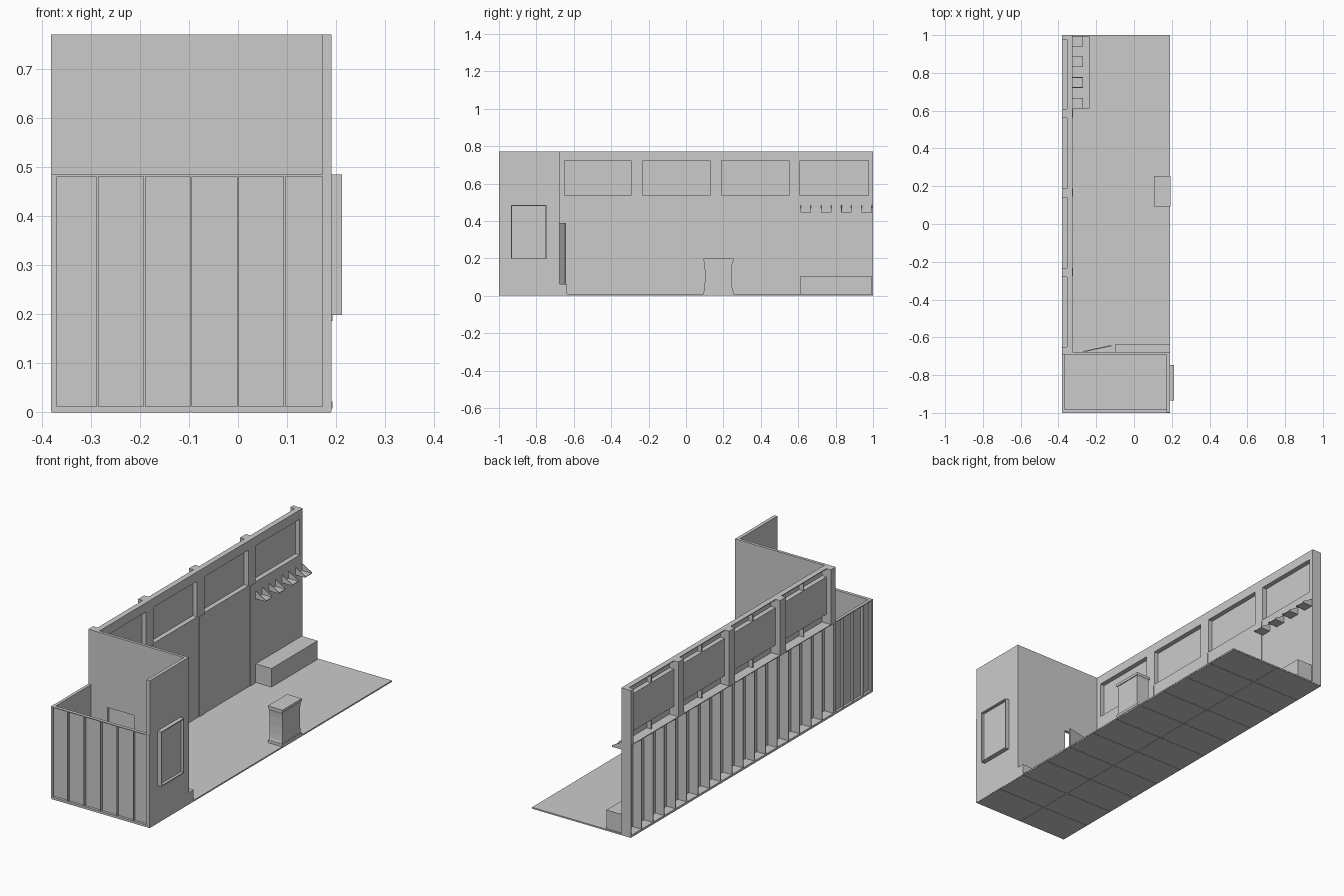
import bpy, bmesh, math

if "Cube" in bpy.data.objects:
    bpy.data.objects.remove(bpy.data.objects["Cube"])


def make(name, boxes):
    """One object from a list of (x0, x1, y0, y1, z0, z1) boxes."""
    bm = bmesh.new()
    for x0, x1, y0, y1, z0, z1 in boxes:
        v = [bm.verts.new((x, y, z)) for x in (x0, x1) for y in (y0, y1) for z in (z0, z1)]
        for f in ((0, 1, 3, 2), (4, 6, 7, 5), (0, 4, 5, 1), (2, 3, 7, 6), (0, 2, 6, 4), (1, 5, 7, 3)):
            bm.faces.new([v[i] for i in f])
    return finish(name, bm)


def extrude_profile(bm, pts, axis, a, b):
    """Prism from a 2D profile; axis 'x' uses (y, z) points, axis 'y' uses (x, z)."""
    place = (lambda p, t: (t, p[0], p[1])) if axis == 'x' else (lambda p, t: (p[0], t, p[1]))
    lo = [bm.verts.new(place(p, a)) for p in pts]
    hi = [bm.verts.new(place(p, b)) for p in pts]
    n = len(pts)
    bm.faces.new(lo)
    bm.faces.new(hi[::-1])
    for i in range(n):
        bm.faces.new((lo[i], hi[i], hi[(i + 1) % n], lo[(i + 1) % n]))


def finish(name, bm):
    bmesh.ops.recalc_face_normals(bm, faces=bm.faces)
    me = bpy.data.meshes.new(name)
    bm.to_mesh(me)
    bm.free()
    ob = bpy.data.objects.new(name, me)
    bpy.context.collection.objects.link(ob)
    return ob


XL, XR = -0.381, 0.19      # back and aisle edges of the stand
FACE = -0.326              # showroom face of the back wall
FL = 0.008                 # podium top
LOW, TOP = 0.484, 0.77     # low and full wall heights
T = 0.004                  # board thickness
PY = -0.677                # showroom face of the partition

# Podium deck with a panelled underside
make("podium_deck", [(XL, XR, -1, 1, 0.002, FL)])
pw, pl = (XR - XL) / 2, 2 / 11
make("podium_base_panels", [
    (XL + i * pw + 0.001, XL + (i + 1) * pw - 0.001,
     -1 + j * pl + 0.001, -1 + (j + 1) * pl - 0.001, 0, 0.002)
    for i in range(2) for j in range(11)])

# Low front wall: inner skin, plates and studs showing outwards
make("front_wall_skin", [(XL, XR - 0.018, -0.987, -0.983, FL, LOW)])
bay = (XR - XL) / 6
studs = [(XL, XL + T, -1, -0.987, FL, LOW), (XR - T, XR, -1, -0.987, FL, LOW)]
studs += [(XL + bay * i - T / 2, XL + bay * i + T / 2, -1, -0.987, FL, LOW) for i in range(1, 6)]
studs += [(XL, XR, -1, -0.987, z, z + T) for z in (FL, LOW - T)]
make("front_wall_frame", studs)

# Low back wall of the storage room
make("storage_back_skin", [(-0.369, -0.365, -0.987, -0.69, FL, LOW)])
n = 4
step = (PY + 1) / n
frame = [(XL, -0.369, -1 + step * i, -1 + step * i + T, FL, LOW) for i in range(n)]
frame += [(XL, -0.369, -1, PY, z, z + T) for z in (FL, LOW - T)]
make("storage_back_frame", frame)

# Tall aisle wall and partition with doorway
make("aisle_wall", [(0.172, XR, -0.987, PY, FL, TOP), (0.172, XR, -0.999, -0.987, LOW, TOP),
                    (0.172, XR - T, -0.999, -0.987, FL, LOW)])
DX0, DX1, DZ = -0.27, -0.117, 0.39
make("partition_wall", [(XL, DX0, -0.692, PY, FL, TOP), (DX1, 0.172, -0.692, PY, FL, TOP),
                        (DX0, DX1, -0.692, PY, DZ, TOP)])

# Door leaf standing ajar
door = make("door", [(0, 0.153, -0.003, 0.003, 0, DZ - FL - 0.002)])
door.location = (DX0, PY + 0.001, FL)
door.rotation_euler.z = math.radians(12)

# Low step along the partition
make("partition_step", [(-0.1, XR, PY, -0.637, FL, 0.062)])

# Back wall: window positions and posts between them
windows = [(-0.65, -0.293), (-0.23, 0.129), (0.19, 0.552), (0.61, 0.975)]
WZ0, WZ1 = 0.535, 0.722
posts = [(PY, -0.652), (-0.28, -0.232), (0.14, 0.188), (0.56, 0.608), (0.976, 1.0)]
SK = FACE - T

# Showroom skin with four window openings
skin = [(SK, FACE, PY, 1, FL, WZ0), (SK, FACE, PY, 1, WZ1, TOP)]
edges = [PY] + [v for w in windows for v in w] + [1.0]
skin += [(SK, FACE, edges[i], edges[i + 1], WZ0, WZ1) for i in range(0, len(edges), 2)]
make("back_wall_skin", skin)

# Open stud frame behind the lower wall
n = 18
step = (1 - PY) / n
frame = [(XL, SK, PY + step * i, PY + step * i + T, FL, LOW) for i in range(n)]
frame += [(XL, SK, 1 - T, 1, FL, LOW)]
frame += [(XL, SK, PY, 1, z, z + T) for z in (FL, LOW - T)]
make("back_wall_lower_frame", frame)

# Upper posts, top plate and short studs above and below each window
make("back_wall_posts", [(XL, SK, a, b, LOW, TOP) for a, b in posts])
upper = []
for (_, a), (b, _) in zip(posts, posts[1:]):
    m = (a + b) / 2
    upper.append((-0.355, SK, a, b, TOP - T, TOP))
    upper += [(-0.355, SK, m - 0.003, m + 0.003, z0, z1)
              for z0, z1 in ((LOW, WZ0 - T), (WZ1 + T, TOP - T))]
make("back_wall_upper_frame", upper)

# Recessed window boxes
for i, (a, b) in enumerate(windows):
    make(f"window_box_{i + 1}", [
        (-0.355, -0.351, a - T, b + T, WZ0 - T, WZ1 + T),
        (-0.351, SK, a - T, b + T, WZ0 - T, WZ0), (-0.351, SK, a - T, b + T, WZ1, WZ1 + T),
        (-0.351, SK, a - T, a, WZ0, WZ1), (-0.351, SK, b, b + T, WZ0, WZ1)])

# Thin cover strips on the wall joints
make("wall_cover_strips", [(FACE, FACE + 0.003, a, a + 0.042, FL, 0.53) for a in (-0.275, 0.145, 0.565)])

# Framed display on the aisle wall
y0, y1, z0, z1, x1, e = -0.935, -0.747, 0.198, 0.484, 0.212, 0.005
make("aisle_display", [
    (XR, 0.197, y0, y1, z0, z1),
    (0.197, x1, y0, y1, z0, z0 + e), (0.197, x1, y0, y1, z1 - e, z1),
    (0.197, x1, y0, y0 + e, z0 + e, z1 - e), (0.197, x1, y1 - e, y1, z0 + e, z1 - e)])

# Bench
make("bench", [(FACE, -0.235, 0.612, 0.993, FL, 0.105)])

# Wall brackets: flat tray with triangular cheeks
for i in range(4):
    c = 0.64 + 0.109 * i
    bm = bmesh.new()
    extrude_profile(bm, [(FACE, 0.445), (-0.27, 0.445), (-0.27, 0.448), (FACE, 0.448)], 'y', c - 0.028, c + 0.028)
    for s in (c - 0.028, c + 0.025):
        extrude_profile(bm, [(FACE, 0.448), (-0.27, 0.448), (-0.27, 0.453), (FACE, 0.485)], 'y', s, s + 0.003)
    finish(f"wall_bracket_{i + 1}", bm)

# Reception counter with gently waisted body
CY = 0.173
half = [(0.079, FL), (0.079, 0.02), (0.075, 0.035), (0.073, 0.06), (0.072, 0.1),
        (0.073, 0.15), (0.075, 0.175), (0.079, 0.188)]
bm = bmesh.new()
extrude_profile(bm, [(CY + h, z) for h, z in half] + [(CY - h, z) for h, z in half[::-1]], 'x', 0.112, 0.187)
finish("counter_body", bm)
make("counter_top", [(0.107, 0.192, CY - 0.08, CY + 0.08, 0.186, 0.2)])
make("counter_plinth", [(0.107, 0.192, CY - 0.08, CY + 0.08, FL, 0.022)])
